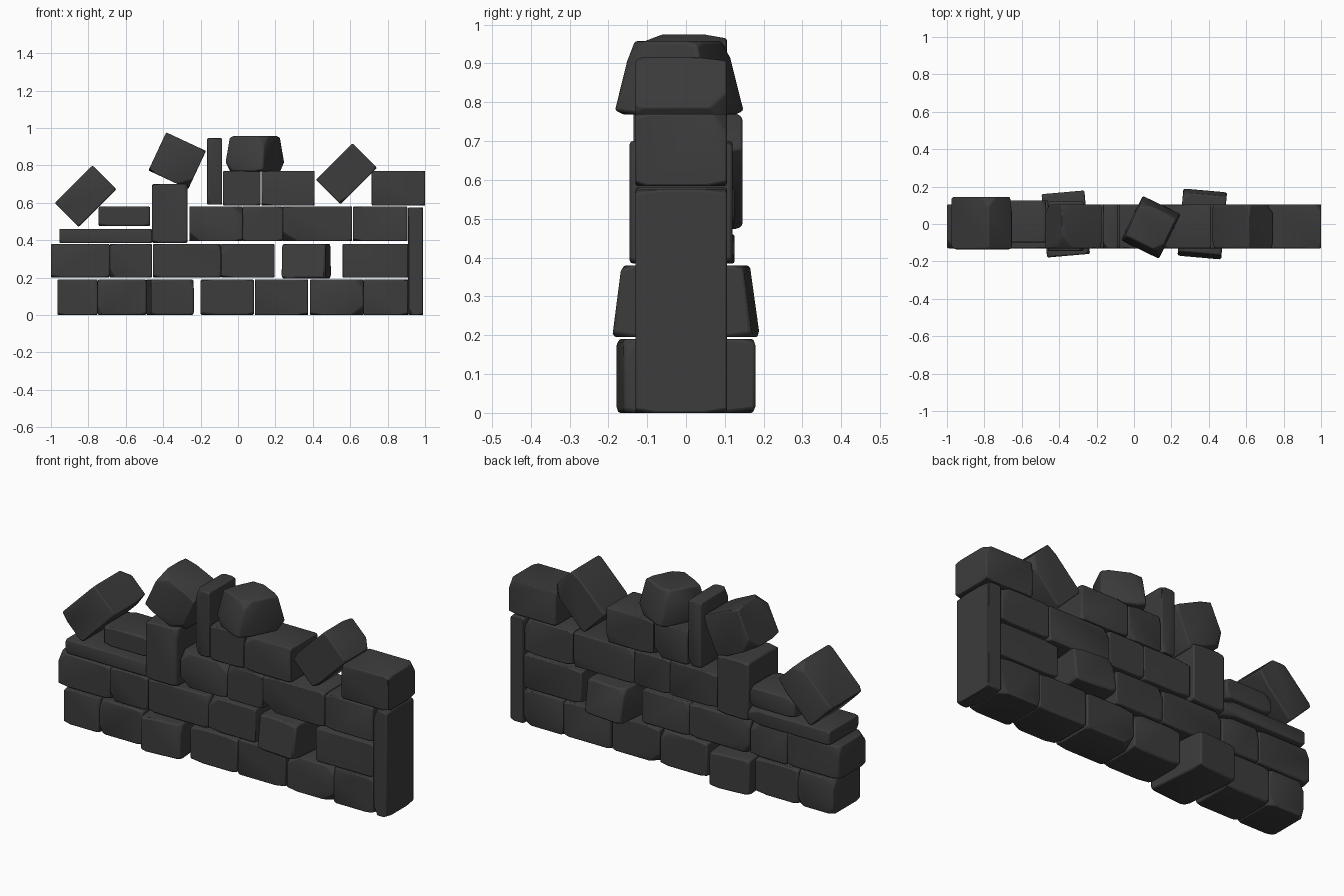
import bpy, bmesh, math, random
from mathutils import Matrix, Vector

if "Cube" in bpy.data.objects:
    bpy.data.objects.remove(bpy.data.objects["Cube"])

random.seed(7)
slate = bpy.data.materials.new("dark_stone")
slate.diffuse_color = (0.045, 0.045, 0.045, 1)
slate.use_nodes = True
slate.node_tree.nodes["Principled BSDF"].inputs["Base Color"].default_value = slate.diffuse_color


def stone(name, cx, cz, w, h, y0=-0.13, y1=0.105, tilt=0, yaw=0, taper=(1, 1), chip=1.0):
    """Chipped block: convex hull of a box whose corners are cut back unevenly."""
    d = y1 - y0
    bm = bmesh.new()
    for sx in (-1, 1):
        for sy in (-1, 1):
            edge = random.choice((0.015, 0.03, 0.045, 0.06)) * chip
            for sz in (-1, 1):
                kx, ky = taper if sz > 0 else (1, 1)
                big = random.random() < (0.3 if sz > 0 else 0.15)
                cut = [min(edge * random.uniform(0.6, 1.4), 0.3 * w),
                       min(edge * random.uniform(0.6, 1.4), 0.3 * d),
                       min((0.05 if big else 0.01) * chip, 0.3 * h)]
                for axis in range(3):
                    p = [sx * w / 2, sy * d / 2, sz * h / 2]
                    p[axis] -= (sx, sy, sz)[axis] * cut[axis]
                    bm.verts.new((p[0] * kx, p[1] * ky, p[2]))
    hull = bmesh.ops.convex_hull(bm, input=bm.verts[:])
    junk = [v for v in hull["geom_interior"] if isinstance(v, bmesh.types.BMVert)]
    if junk:
        bmesh.ops.delete(bm, geom=junk, context='VERTS')
    bmesh.ops.dissolve_limit(bm, angle_limit=0.02, verts=bm.verts[:], edges=bm.edges[:])
    # tilt in the wall plane, yaw about the vertical
    bm.transform(Matrix.Translation(Vector((cx, (y0 + y1) / 2, cz)))
                 @ Matrix.Rotation(math.radians(yaw), 4, 'Z')
                 @ Matrix.Rotation(math.radians(-tilt), 4, 'Y'))
    bmesh.ops.recalc_face_normals(bm, faces=bm.faces[:])
    me = bpy.data.meshes.new(name)
    bm.to_mesh(me)
    bm.free()
    me.materials.append(slate)
    ob = bpy.data.objects.new(name, me)
    bpy.context.collection.objects.link(ob)
    bev = ob.modifiers.new("worn_edges", 'BEVEL')
    bev.width = 0.008
    bev.segments = 2
    bev.limit_method = 'ANGLE'
    bev.angle_limit = math.radians(25)
    bpy.ops.object.select_all(action='DESELECT')
    bpy.context.view_layer.objects.active = ob
    ob.select_set(True)
    bpy.ops.object.shade_smooth_by_angle(angle=math.radians(60))


def block(name, x0, x1, z0, z1, **kw):
    stone(name, (x0 + x1) / 2, (z0 + z1) / 2, x1 - x0, z1 - z0, **kw)


# courses of squared stones: (z bottom, z top, x ranges)
courses = [
    (0.0, 0.19, [(-.965, -.75), (-.75, -.49), (-.20, .085), (.09, .375), (.385, .67), (.67, .91)]),
    (0.20, 0.38, [(-1.0, -.685), (-.685, -.46), (-.455, -.09), (-.09, .195), (.56, .91)]),
    (0.395, 0.58, [(-.26, .025), (.025, .24), (.24, .61), (.615, .905)]),
    (0.585, 0.77, [(-.08, .12), (.125, .41), (.715, 1.0)]),
]
for r, (z0, z1, spans) in enumerate(courses):
    for i, (x0, x1) in enumerate(spans):
        block(f"course_{r + 1}_stone_{i + 1}", x0, x1, z0, z1)

# through stones that stick out front and back
block("lower_through_stone", -.48, -.25, 0, .19, y0=-.17, y1=.17, yaw=5)
block("upper_through_stone", .248, .482, .195, .38, y0=-.18, y1=.18, yaw=-5, taper=(1, .88))

# upright and flat stones
block("end_pillar", .91, .99, 0, .575)
block("upright_stone", -.46, -.27, .385, .70, y0=-.145, y1=.12)
block("thin_upright", -.165, -.085, .59, .945)
block("flat_slab", -.955, -.46, .385, .46, y0=-.13, y1=.125)
block("small_cap", -.745, -.47, .475, .58, y0=-.10, y1=.125)

# loose stones on top
stone("top_boulder", .09, .863, .225, .19, y0=-.15, y1=.115, yaw=-26, taper=(.92, .75))
stone("loose_stone_left", -.815, .635, .285, .18, y0=-.135, y1=.145, tilt=45, chip=1.4)
stone("loose_stone_middle", -.325, .825, .235, .225, tilt=-25, chip=1.2)
stone("loose_stone_right", .58, .755, .275, .185, tilt=45, chip=1.2)
